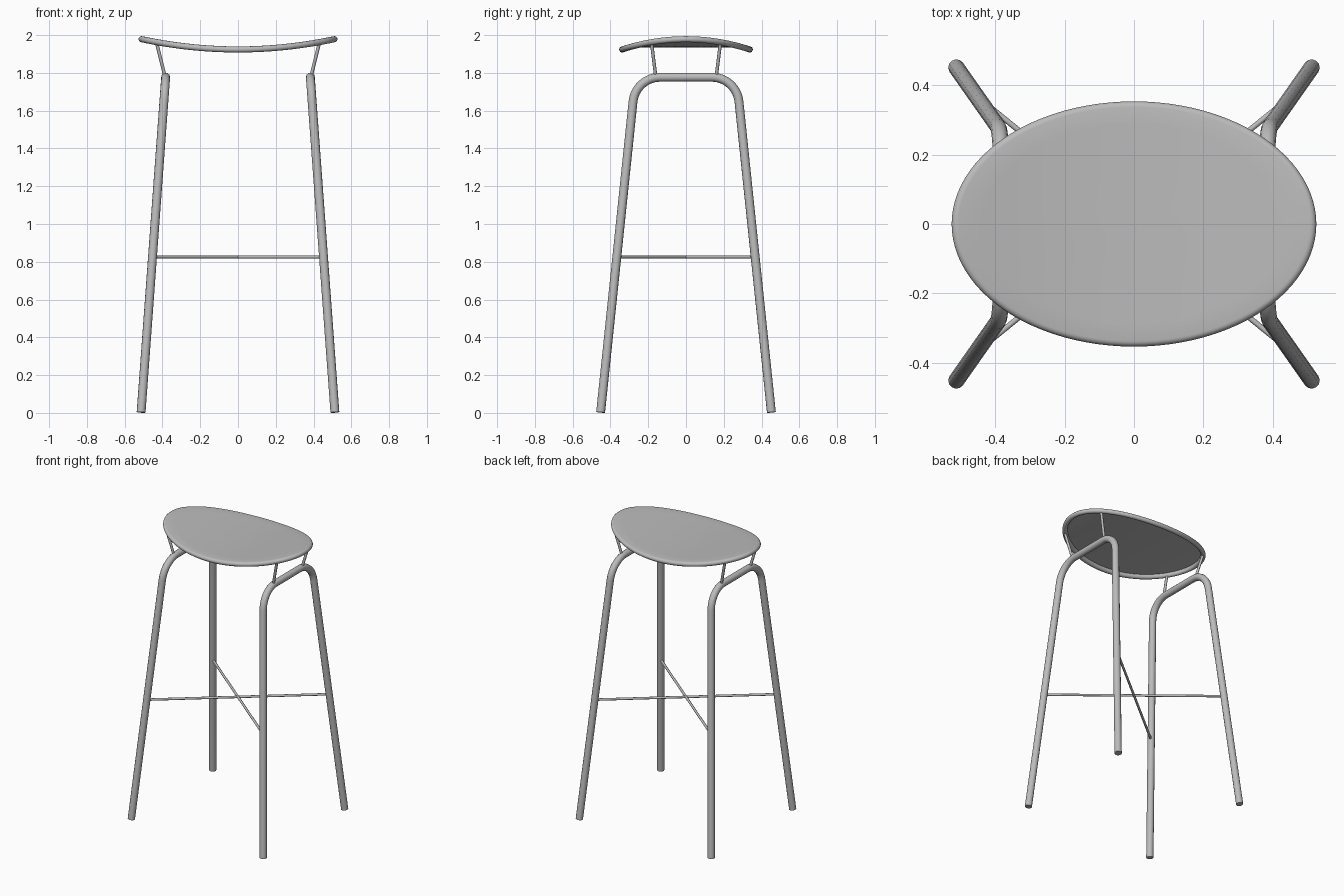
import bpy, bmesh
from math import sin, cos, pi, radians
from mathutils import Vector

cube = bpy.data.objects.get("Cube")
if cube:
    bpy.data.objects.remove(cube, do_unlink=True)

grey = bpy.data.materials.new("grey metal")
grey.use_nodes = True
colour = (0.5, 0.5, 0.5, 1)
grey.diffuse_color = colour
grey.node_tree.nodes["Principled BSDF"].inputs["Base Color"].default_value = colour


def finish(ob):
    ob.data.materials.append(grey)
    bpy.ops.object.select_all(action='DESELECT')
    ob.select_set(True)
    bpy.context.view_layer.objects.active = ob
    if ob.type == 'CURVE':
        bpy.ops.object.convert(target='MESH')
    bpy.ops.object.shade_smooth_by_angle(angle=radians(40))


def tube(name, points, radius):
    """Round capped tube along a path."""
    cu = bpy.data.curves.new(name, 'CURVE')
    cu.dimensions = '3D'
    cu.bevel_depth = radius
    cu.bevel_resolution = 4
    cu.use_fill_caps = True
    sp = cu.splines.new('POLY')
    sp.points.add(len(points) - 1)
    for p, co in zip(sp.points, points):
        p.co = (*co, 1)
    ob = bpy.data.objects.new(name, cu)
    bpy.context.collection.objects.link(ob)
    finish(ob)


def fillet(before, corner, after, trim, steps=12):
    """Round a path corner with a tangent arc."""
    u = (before - corner).normalized()
    v = (after - corner).normalized()
    half = u.angle(v) / 2
    mid = (u + v).normalized()
    centre = corner + mid * (trim / cos(half))
    radius = trim * sin(half) / cos(half)
    side = (v - u).normalized()
    sweep = pi / 2 - half
    arc = [-sweep + 2 * sweep * i / steps for i in range(steps + 1)]
    return [centre + radius * (side * sin(a) - mid * cos(a)) for a in arc]


# Seat: oval shell with a rounded rim, rolled up along x
A, B, BASE, BEND, RIM = 0.523, 0.354, 1.94, 0.21, 0.016
SEG = 96


def seat_point(inset, height, scale, t):
    x = (A - inset) * scale * cos(t)
    y = (B - inset) * scale * sin(t)
    normal = Vector((-2 * BEND * x, 0, 1)).normalized()
    return Vector((x, y, BASE + BEND * x * x)) + normal * height


inner = [0.1, 0.25, 0.4, 0.55, 0.7, 0.85]
profile = [(RIM, 0, s) for s in inner]
profile += [(RIM - RIM * sin(a), RIM * cos(a) - RIM, 1)
            for a in [pi * 1.5 * i / 12 for i in range(13)]]
profile += [(2 * RIM, -0.006, s) for s in [1] + inner[::-1]]

bm = bmesh.new()
rings = [[bm.verts.new(seat_point(*p, 2 * pi * i / SEG)) for i in range(SEG)]
         for p in profile]
for lo, hi in zip(rings, rings[1:]):
    for i in range(SEG):
        j = (i + 1) % SEG
        bm.faces.new((lo[i], lo[j], hi[j], hi[i]))
bm.faces.new(rings[0])
bm.faces.new(rings[-1])
bmesh.ops.recalc_face_normals(bm, faces=bm.faces)
me = bpy.data.meshes.new("seat")
bm.to_mesh(me)
bm.free()
seat = bpy.data.objects.new("seat", me)
bpy.context.collection.objects.link(seat)
finish(seat)

# Leg frames: one bent tube on each side
for side, sx in (("left", 1), ("right", -1)):
    foot = [Vector((sx * 0.513, sy * 0.452, 0.003)) for sy in (-1, 1)]
    top = [Vector((sx * 0.383, sy * 0.267, 1.777)) for sy in (-1, 1)]
    path = [foot[0]] + fillet(foot[0], top[0], top[1], 0.13)
    path += fillet(top[0], top[1], foot[1], 0.13) + [foot[1]]
    tube(side + "_leg_frame", path, 0.0235)

    # Seat struts
    for end, sy in (("front", -1), ("back", 1)):
        tube(f"{end}_{side}_seat_strut",
             [(sx * 0.386, sy * 0.16, 1.78), (sx * 0.434, sy * 0.184, 1.972)], 0.009)

# Crossed foot braces
for name, s in (("brace_one", 1), ("brace_two", -1)):
    tube(name, [(-0.452, -0.367 * s, 0.825), (0.452, 0.367 * s, 0.825)], 0.008)
